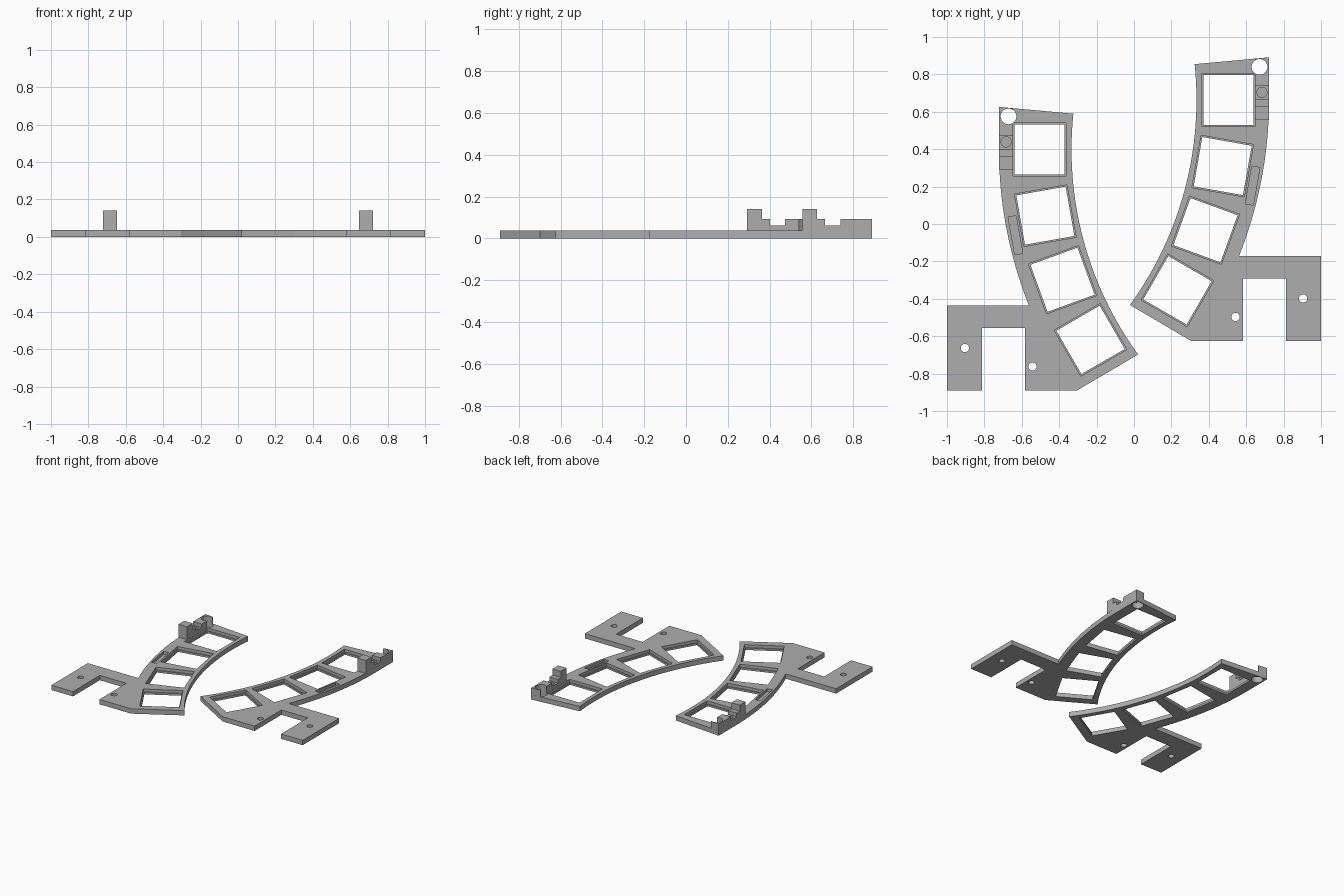
import bpy, bmesh
from math import sin, cos, radians, pi
from mathutils import Vector

if "Cube" in bpy.data.objects:
    bpy.data.objects.remove(bpy.data.objects["Cube"])

CX, CY = -1.53, 0.663          # centre of the key arc
R_IN, R_KEY, R_OUT = 1.864, 2.035, 2.252
T = 0.038                      # plate thickness

grey = bpy.data.materials.new("light grey plastic")
grey.diffuse_color = (0.42, 0.42, 0.42, 1)
grey.use_nodes = True
grey.node_tree.nodes["Principled BSDF"].inputs["Base Color"].default_value = grey.diffuse_color


def polar(r, deg):
    a = radians(deg)
    return CX + r * cos(a), CY + r * sin(a)


def place(p, side):
    """Right half is the base; the left half is mirrored and slid forward."""
    x, y, z = p
    return Vector((x, y, z)) if side > 0 else Vector((-x, y - 0.265, z))


def prism(name, base, offset, side):
    """Extrude a closed outline of 3D points by an offset vector."""
    bm = bmesh.new()
    lo = [bm.verts.new(place(p, side)) for p in base]
    hi = [bm.verts.new(place(Vector(p) + Vector(offset), side)) for p in base]
    bm.faces.new(lo)
    bm.faces.new(hi)
    n = len(lo)
    for i in range(n):
        j = (i + 1) % n
        bm.faces.new((lo[i], lo[j], hi[j], hi[i]))
    bmesh.ops.recalc_face_normals(bm, faces=bm.faces)
    me = bpy.data.meshes.new(name)
    bm.to_mesh(me)
    bm.free()
    me.materials.append(grey)
    ob = bpy.data.objects.new(name, me)
    bpy.context.collection.objects.link(ob)
    return ob


def box_cutter(x, y, w, l, deg, z0, z1, side):
    a = radians(deg)
    pts = [(x + u * w / 2 * cos(a) - v * l / 2 * sin(a),
            y + u * w / 2 * sin(a) + v * l / 2 * cos(a), z0)
           for u, v in ((-1, -1), (1, -1), (1, 1), (-1, 1))]
    return prism("cutter", pts, (0, 0, z1 - z0), side)


def round_cutter(x, y, r, z0, z1, side):
    pts = [(x + r * cos(2 * pi * i / 40), y + r * sin(2 * pi * i / 40), z0)
           for i in range(40)]
    return prism("cutter", pts, (0, 0, z1 - z0), side)


def cut(ob, cutters):
    """Subtract the cutters and bake the result."""
    for c in cutters:
        c.hide_render = True
        m = ob.modifiers.new("cut", 'BOOLEAN')
        m.operation, m.solver, m.object = 'DIFFERENCE', 'EXACT', c
    bpy.context.view_layer.update()
    dg = bpy.context.evaluated_depsgraph_get()
    me = bpy.data.meshes.new_from_object(ob.evaluated_get(dg))
    ob.modifiers.clear()
    ob.data = me


def build_half(side, label):
    # Curved key plate with the hooked mounting tab
    outline = [(0.722, 0.891)]
    outline += [polar(R_IN, 5.9 - 41.9 * i / 32) for i in range(33)]
    outline += [(0.305, -0.625), (0.582, -0.625), (0.582, -0.292),
                (0.812, -0.292), (0.812, -0.625), (1.0, -0.625), (1.0, -0.172)]
    outline += [polar(R_OUT, -21.75 + 21.75 * i / 20) for i in range(21)]
    plate = prism(label + "_key_plate", [(x, y, 0) for x, y in outline],
                  (0, 0, T), side)

    # Four stepped key windows
    cutters = []
    for deg in (0, -10, -20, -30):
        x, y = polar(R_KEY, deg)
        cutters.append(box_cutter(x, y, 0.268, 0.268, deg, -0.05, 0.1, side))
        cutters.append(box_cutter(x, y, 0.284, 0.284, deg, 0.015, 0.1, side))
    # Shallow slot and screw holes
    cutters.append(box_cutter(0.634, 0.205, 0.043, 0.204, -10, 0.015, 0.1, side))
    cutters.append(round_cutter(0.543, -0.497, 0.022, -0.05, 0.1, side))
    cutters.append(round_cutter(0.904, -0.398, 0.022, -0.05, 0.1, side))
    big = round_cutter(0.671, 0.84, 0.042, -0.05, 0.2, side)
    cut(plate, cutters + [big])

    # Stepped connector block, its rear end following the slanted edge
    profile = [(0.557, T), (0.557, 0.14), (0.628, 0.14), (0.628, 0.092),
               (0.666, 0.092), (0.666, 0.063), (0.739, 0.063),
               (0.739, 0.092), (0.891, 0.092), (0.891, T)]
    block = prism(label + "_connector_block",
                  [(0.648, y, z) for y, z in profile], (0.074, 0, 0), side)
    inner = 0.648
    for v in block.data.vertices:
        rear = v.co.y > (0.88 if side > 0 else 0.615)
        if rear and abs(v.co.x) < inner + 0.01:
            v.co.y -= 0.008
    socket = round_cutter(0.684, 0.704, 0.027, 0.045, 0.2, side)
    cut(block, [big, socket])

    for c in cutters + [big, socket]:
        bpy.data.objects.remove(c)
    for ob in (plate, block):
        bpy.ops.object.select_all(action='DESELECT')
        ob.select_set(True)
        bpy.context.view_layer.objects.active = ob
        bpy.ops.object.shade_smooth_by_angle(angle=radians(25))


build_half(1, "right")
build_half(-1, "left")
